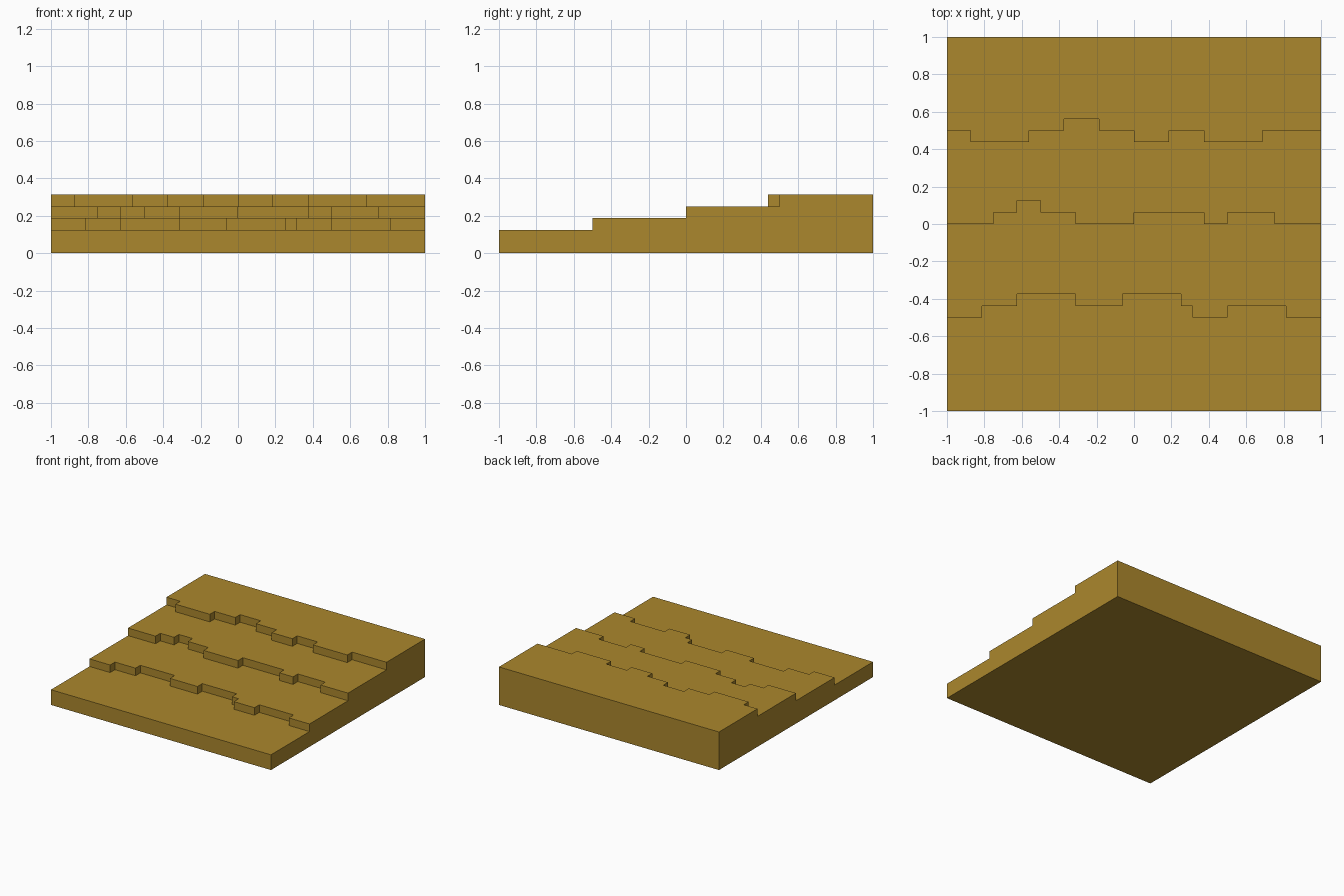
import bpy
import bmesh

cube = bpy.data.objects.get("Cube")
if cube:
    bpy.data.objects.remove(cube, do_unlink=True)

# One flat ochre colour
OCHRE = (0.41, 0.245, 0.026, 1.0)
mat = bpy.data.materials.new("ochre_sand")
mat.use_nodes = True
mat.diffuse_color = OCHRE
bsdf = next(n for n in mat.node_tree.nodes if n.type == 'BSDF_PRINCIPLED')
bsdf.inputs["Base Color"].default_value = OCHRE

U = 1 / 16  # grid unit of the stepped ledges


def ledge(base, runs):
    """Jagged ledge line from x=-1 to 1; runs are (end x, y offset) in grid units."""
    pts, x = [], -16
    for end, off in runs:
        pts += [(x * U, base + off * U), (end * U, base + off * U)]
        x = end
    return pts


# Ledge lines from front to back, between the straight outer edges
lines = [
    [(-1, -1), (1, -1)],
    ledge(-0.5, [(-13, 0), (-10, 1), (-5, 2), (-1, 1), (4, 2), (5, 1),
                 (8, 0), (13, 1), (16, 0)]),
    ledge(0.0, [(-12, 0), (-10, 1), (-8, 2), (-5, 1), (0, 0), (6, 1),
                (8, 0), (12, 1), (16, 0)]),
    ledge(0.5, [(-14, 0), (-9, -1), (-6, 0), (-3, 1), (0, 0), (3, -1),
                (6, 0), (11, -1), (16, 0)]),
    [(-1, 1), (1, 1)],
]
heights = [0, 2 * U, 3 * U, 4 * U, 5 * U, 0]  # ground, four terraces, ground

bm = bmesh.new()
verts = {}


def vert(x, y, z):
    key = (round(x, 4), round(y, 4), round(z, 4))
    if key not in verts:
        verts[key] = bm.verts.new(key)
    return verts[key]


def face(points):
    bm.faces.new([vert(*p) for p in points])


# Vertical walls along each line: front, three ledges, back
for line, z0, z1 in zip(lines, heights, heights[1:]):
    for (xa, ya), (xb, yb) in zip(line, line[1:]):
        face([(xa, ya, z0), (xb, yb, z0), (xb, yb, z1), (xa, ya, z1)])

# Terrace tops between neighbouring lines
for front, back, z in zip(lines, lines[1:], heights[1:]):
    face([(x, y, z) for x, y in front + back[::-1]])

# Stepped side walls and the underside
for end in (0, -1):
    profile = []
    for line, z0, z1 in zip(lines, heights, heights[1:]):
        x, y = line[end]
        profile += [(x, y, z0), (x, y, z1)]
    face(profile)
face([(-1, -1, 0), (-1, 1, 0), (1, 1, 0), (1, -1, 0)])

bmesh.ops.recalc_face_normals(bm, faces=bm.faces)
mesh = bpy.data.meshes.new("terraced_slope")
bm.to_mesh(mesh)
bm.free()
mesh.materials.append(mat)
bpy.context.collection.objects.link(bpy.data.objects.new("terraced_slope", mesh))
